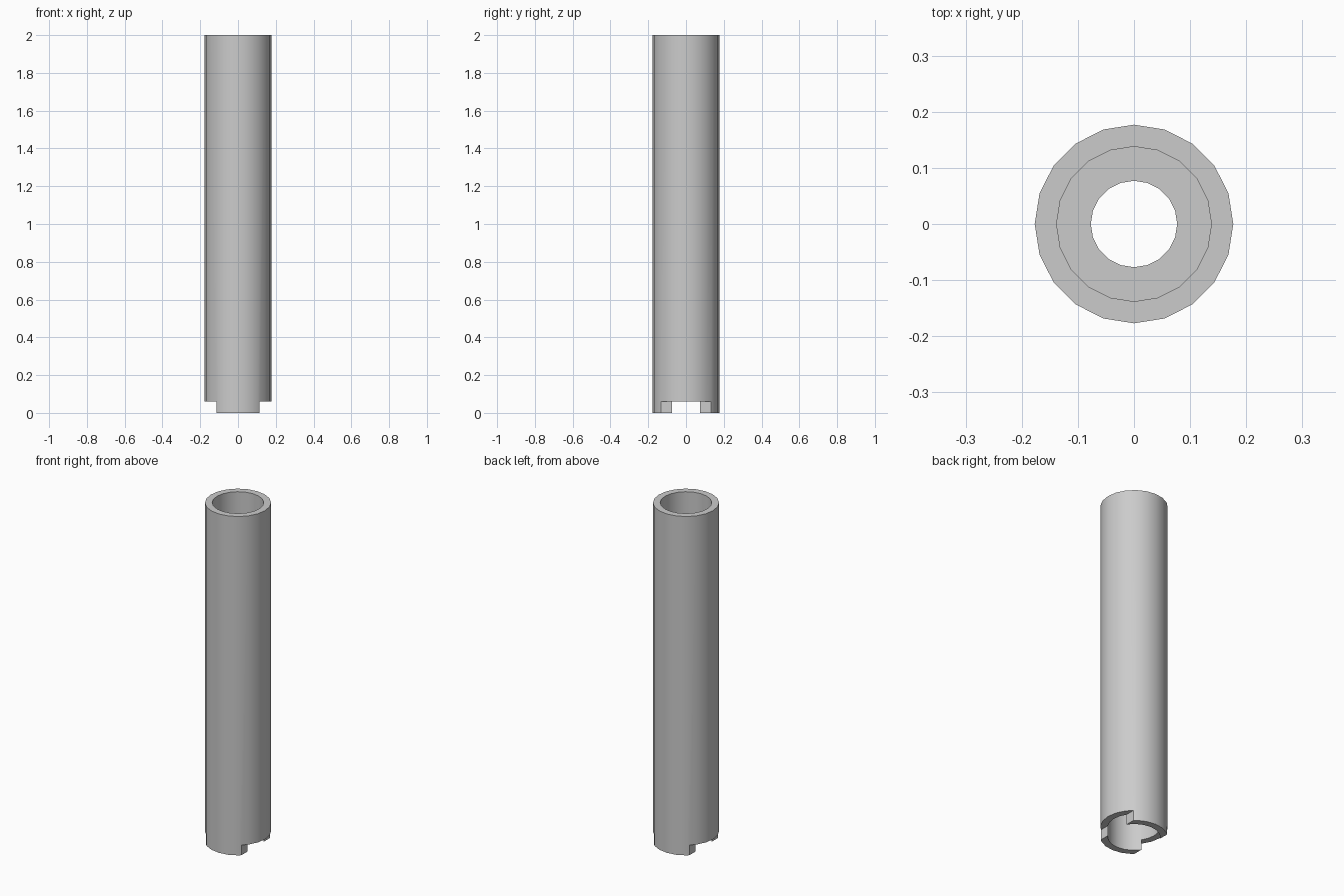
import bpy, bmesh, math
from mathutils import Matrix

old = bpy.data.objects.get("Cube")
if old:
    bpy.data.objects.remove(old, do_unlink=True)

SIDES = 20
OUTER, BORE, COLLAR = 0.177, 0.138, 0.077
HEIGHT, NOTCH_H, NOTCH_X = 2.0, 0.06, 0.115
COLLAR_LOW, COLLAR_HIGH = 0.3, 0.4

# Plain grey metal
metal = bpy.data.materials.new("grey metal")
metal.use_nodes = True
grey = (0.6, 0.6, 0.6, 1)
metal.diffuse_color = grey
metal.node_tree.nodes["Principled BSDF"].inputs["Base Color"].default_value = grey


def add_object(name, bm):
    bmesh.ops.recalc_face_normals(bm, faces=bm.faces)
    mesh = bpy.data.meshes.new(name)
    bm.to_mesh(mesh)
    bm.free()
    mesh.materials.append(metal)
    obj = bpy.data.objects.new(name, mesh)
    bpy.context.collection.objects.link(obj)
    return obj


# Tube wall with an inner collar, turned from one closed profile
profile = [(OUTER, 0), (OUTER, HEIGHT), (BORE, HEIGHT), (BORE, COLLAR_HIGH),
           (COLLAR, COLLAR_HIGH), (COLLAR, COLLAR_LOW), (BORE, COLLAR_LOW), (BORE, 0)]
bm = bmesh.new()
rings = []
for i in range(SIDES):
    a = math.tau * i / SIDES
    rings.append([bm.verts.new((r * math.cos(a), r * math.sin(a), z)) for r, z in profile])
for i, ring in enumerate(rings):
    following = rings[(i + 1) % SIDES]
    for j in range(len(profile)):
        k = (j + 1) % len(profile)
        bm.faces.new((ring[j], following[j], following[k], ring[k]))
tube = add_object("notched_tube", bm)

bpy.ops.object.select_all(action='DESELECT')
tube.select_set(True)
bpy.context.view_layer.objects.active = tube

# Side notches at the foot, leaving a front and a back tooth
for side in (-1, 1):
    bm = bmesh.new()
    size = Matrix.Diagonal((0.2, 0.6, NOTCH_H * 2, 1))
    place = Matrix.Translation((side * (NOTCH_X + 0.1), 0, 0))
    bmesh.ops.create_cube(bm, size=1, matrix=place @ size)
    cutter = add_object("notch_cutter", bm)
    cutter.hide_render = True
    cut = tube.modifiers.new("notch", 'BOOLEAN')
    cut.operation = 'DIFFERENCE'
    cut.solver = 'EXACT'
    cut.object = cutter
    bpy.ops.object.modifier_apply(modifier=cut.name)
    bpy.data.objects.remove(cutter, do_unlink=True)

bpy.ops.object.shade_smooth_by_angle(angle=math.radians(30))
